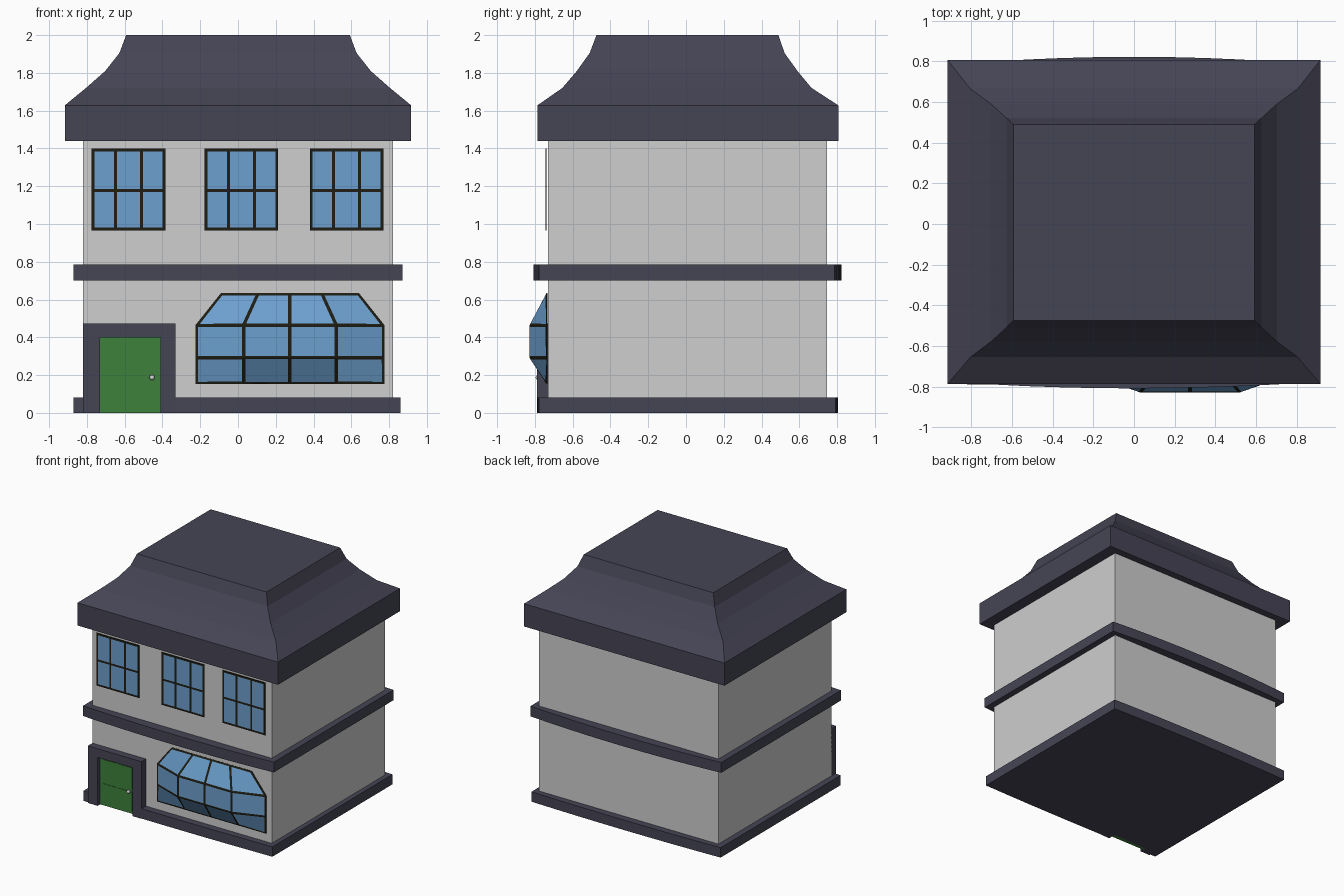
import bpy, bmesh, math
from mathutils import Vector

if "Cube" in bpy.data.objects:
    bpy.data.objects.remove(bpy.data.objects["Cube"])


def material(name, r, g, b):
    m = bpy.data.materials.new(name)
    m.diffuse_color = (r, g, b, 1)
    m.use_nodes = True
    m.node_tree.nodes["Principled BSDF"].inputs["Base Color"].default_value = m.diffuse_color
    return m


WALL = material("light_grey_wall", 0.62, 0.62, 0.62)
TRIM = material("slate_purple", 0.060, 0.058, 0.090)
GREEN = material("door_green", 0.048, 0.22, 0.044)
GLASS = material("glass_blue", 0.15, 0.35, 0.62)
FRAME = material("frame_black", 0.013, 0.012, 0.006)
METAL = material("knob_grey", 0.62, 0.62, 0.60)


def finish(bm, name, mats, recalc=True):
    if recalc:
        bmesh.ops.recalc_face_normals(bm, faces=bm.faces[:])
    me = bpy.data.meshes.new(name)
    bm.to_mesh(me)
    bm.free()
    for m in mats:
        me.materials.append(m)
    ob = bpy.data.objects.new(name, me)
    bpy.context.collection.objects.link(ob)
    return ob


def loft(name, rings, mat):
    """Closed solid through rings with equal point counts."""
    bm = bmesh.new()
    vs = [[bm.verts.new(p) for p in ring] for ring in rings]
    n = len(vs[0])
    for a, b in zip(vs, vs[1:]):
        for i in range(n):
            j = (i + 1) % n
            bm.faces.new((a[i], a[j], b[j], b[i]))
    bm.faces.new(vs[0][::-1])
    bm.faces.new(vs[-1])
    return finish(bm, name, [mat])


def prism(name, outline, z0, z1, mat):
    return loft(name, [[(x, y, z) for x, y in outline] for z in (z0, z1)], mat)


def rect(x0, x1, y0, y1):
    return [(x0, y0), (x1, y0), (x1, y1), (x0, y1)]


def box(name, x0, x1, y0, y1, z0, z1, mat):
    return prism(name, rect(x0, x1, y0, y1), z0, z1, mat)


def bow(xs, half, y, depth):
    """Points along a gently bowed edge."""
    return [(x, y + depth * (1 - (x / half) ** 2)) for x in xs]


def glazing(name, rows, border, bar, thick):
    """Grid of panes: inset faces are glass, the strips between are frame."""
    bm = bmesh.new()
    vs = [[bm.verts.new(p) for p in row] for row in rows]
    for a, b in zip(vs, vs[1:]):
        for i in range(len(a) - 1):
            bm.faces.new((a[i], a[i + 1], b[i + 1], b[i]))
    bm.normal_update()
    panes = bm.faces[:]
    bmesh.ops.inset_region(bm, faces=panes, thickness=border, use_boundary=True,
                           use_even_offset=True)
    bmesh.ops.inset_individual(bm, faces=panes, thickness=bar, use_even_offset=True)
    for f in bm.faces:
        f.material_index = 0
    for f in panes:
        f.material_index = 1
    ob = finish(bm, name, [FRAME, GLASS], recalc=False)
    s = ob.modifiers.new("thickness", 'SOLIDIFY')
    s.thickness = thick
    s.offset = -1
    return ob


# Walls
box("walls", -0.82, 0.82, -0.73, 0.747, 0.04, 1.5, WALL)

# Base plinth with a notch for the door, slightly bowed front and back
right = [-0.41 + 1.27 * i / 6 for i in range(7)]
back = [0.86 - 1.73 * i / 8 for i in range(9)]
plinth = (bow([-0.87, -0.73], 0.87, -0.778, -0.01)
          + [(-0.73, -0.73), (-0.41, -0.73)]
          + bow(right, 0.87, -0.778, -0.01)
          + bow(back, 0.87, 0.79, 0.015))
prism("base_plinth", plinth, 0, 0.082, TRIM)

# Belt course between the floors, bowed more
xs = [-0.872 + 1.744 * i / 10 for i in range(11)]
prism("belt_course", bow(xs, 0.872, -0.778, -0.03) + bow(xs[::-1], 0.872, 0.785, 0.037),
      0.70, 0.785, TRIM)

# Flared roof: z, half width, front y, back y
profile = [(1.44, 0.917, -0.787, 0.807), (1.628, 0.917, -0.787, 0.807),
           (1.72, 0.805, -0.655, 0.665), (1.81, 0.703, -0.578, 0.59),
           (1.905, 0.628, -0.51, 0.522), (2.0, 0.592, -0.474, 0.489)]
loft("roof", [[(x, y, z) for x, y in rect(-w, w, f, b)] for z, w, f, b in profile], TRIM)

# Door surround as an upside-down U, standing out from the wall
u = [(-0.82, 0.0), (-0.73, 0.0), (-0.73, 0.40), (-0.41, 0.40),
     (-0.41, 0.0), (-0.33, 0.0), (-0.33, 0.472), (-0.82, 0.472)]
loft("door_surround", [[(x, y, z) for x, z in u] for y in (-0.79, -0.725)], TRIM)

# Door leaf with four shallow panels
box("door", -0.73, -0.41, -0.757, -0.725, 0.0, 0.40, GREEN)
for i, x in enumerate((-0.705, -0.56)):
    for j, (z0, z1) in enumerate(((0.025, 0.18), (0.205, 0.38))):
        box(f"door_panel_{i}{j}", x, x + 0.125, -0.761, -0.755, z0, z1, GREEN)

# Door knob and its stem
bm = bmesh.new()
bmesh.ops.create_uvsphere(bm, u_segments=12, v_segments=8, radius=0.014)
bmesh.ops.translate(bm, verts=bm.verts[:], vec=Vector((-0.455, -0.782, 0.187)))
knob = finish(bm, "door_knob", [METAL])
for p in knob.data.polygons:
    p.use_smooth = True
box("knob_stem", -0.46, -0.45, -0.775, -0.755, 0.182, 0.192, METAL)

# Upper windows, three columns by two rows of panes
for k, x0 in enumerate((-0.775, -0.177, 0.380)):
    cols = [x0 + 0.39 * t for t in (0, 0.325, 0.675, 1)]
    glazing(f"upper_window_{k}", [[(x, -0.744, z) for x in cols] for z in (0.966, 1.177, 1.40)],
            0.007, 0.008, 0.005)

# Bay window: bottom and top rows lie on the wall, the middle rows stand out
low = [-0.225, 0.03, 0.275, 0.52, 0.775]
top = [-0.09, 0.105, 0.275, 0.445, 0.64]
wall_y, out_y = -0.738, -0.828


def bay_row(cols, z, out):
    return [(x, out_y if out and 0 < i < 4 else wall_y, z) for i, x in enumerate(cols)]


glazing("bay_window", [bay_row(low, 0.152, False), bay_row(low, 0.292, True),
                       bay_row(low, 0.465, True), bay_row(top, 0.635, False)],
        0.005, 0.009, 0.006)
